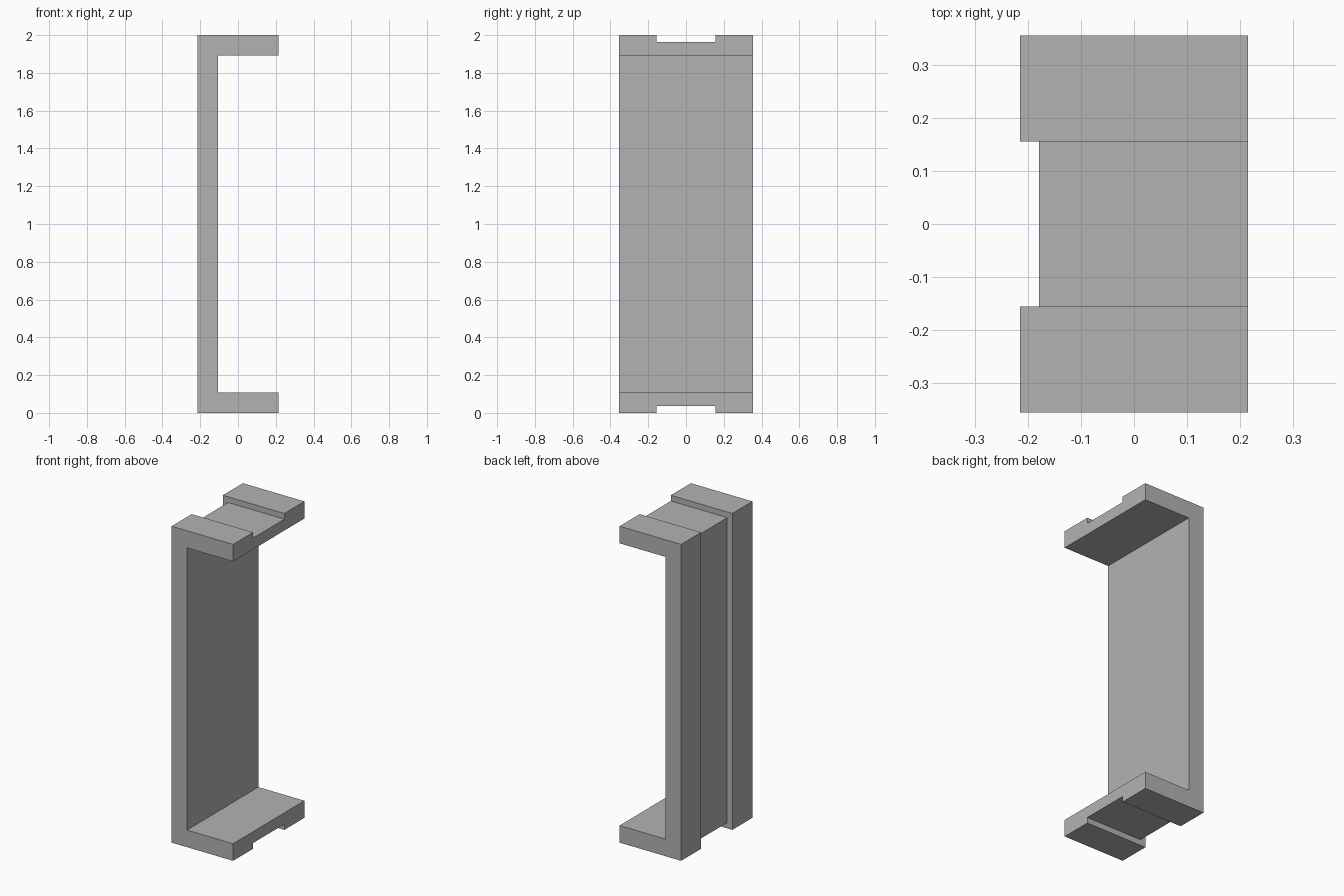
import bpy
import bmesh
import math

default = bpy.data.objects.get("Cube")
if default:
    bpy.data.objects.remove(default, do_unlink=True)

HALF_X, HALF_Y, HEIGHT = 0.215, 0.356, 2.0
WALL = 0.108          # thickness of wall and flanges
GROOVE = 0.036        # depth of the wrapped groove
GROOVE_Y = 0.156      # half width of the groove

grey = bpy.data.materials.new("plain grey")
grey.use_nodes = True
colour = (0.45, 0.45, 0.45, 1)
grey.diffuse_color = colour
grey.node_tree.nodes["Principled BSDF"].inputs["Base Color"].default_value = colour


def channel_profile(inset):
    """C-shaped section in x and z, its outer skin moved in by inset."""
    upper = [(-HALF_X + inset, HEIGHT - inset),
             (HALF_X, HEIGHT - inset),
             (HALF_X, HEIGHT - GROOVE),
             (HALF_X, HEIGHT - WALL),
             (-HALF_X + WALL, HEIGHT - WALL)]
    return upper + [(x, HEIGHT - z) for x, z in reversed(upper)]


# Sections along the depth: full channel, recessed middle, full channel
stations = [(-HALF_Y, 0), (-GROOVE_Y, 0), (-GROOVE_Y, GROOVE),
            (GROOVE_Y, GROOVE), (GROOVE_Y, 0), (HALF_Y, 0)]
bm = bmesh.new()
rings = [[bm.verts.new((x, y, z)) for x, z in channel_profile(inset)]
         for y, inset in stations]

# Skin between neighbouring sections, then end caps
for a, b in zip(rings, rings[1:]):
    for i in range(len(a)):
        j = (i + 1) % len(a)
        bm.faces.new((a[i], a[j], b[j], b[i]))
bm.faces.new(rings[0])
bm.faces.new(rings[-1][::-1])

# Weld the shared points at the groove steps and merge flat faces
bmesh.ops.remove_doubles(bm, verts=bm.verts[:], dist=0.0001)
bmesh.ops.dissolve_limit(bm, angle_limit=math.radians(1),
                         verts=bm.verts[:], edges=bm.edges[:])
bmesh.ops.recalc_face_normals(bm, faces=bm.faces[:])

mesh = bpy.data.meshes.new("grooved_channel_bracket")
bm.to_mesh(mesh)
bm.free()
mesh.materials.append(grey)
bracket = bpy.data.objects.new("grooved_channel_bracket", mesh)
bpy.context.collection.objects.link(bracket)
